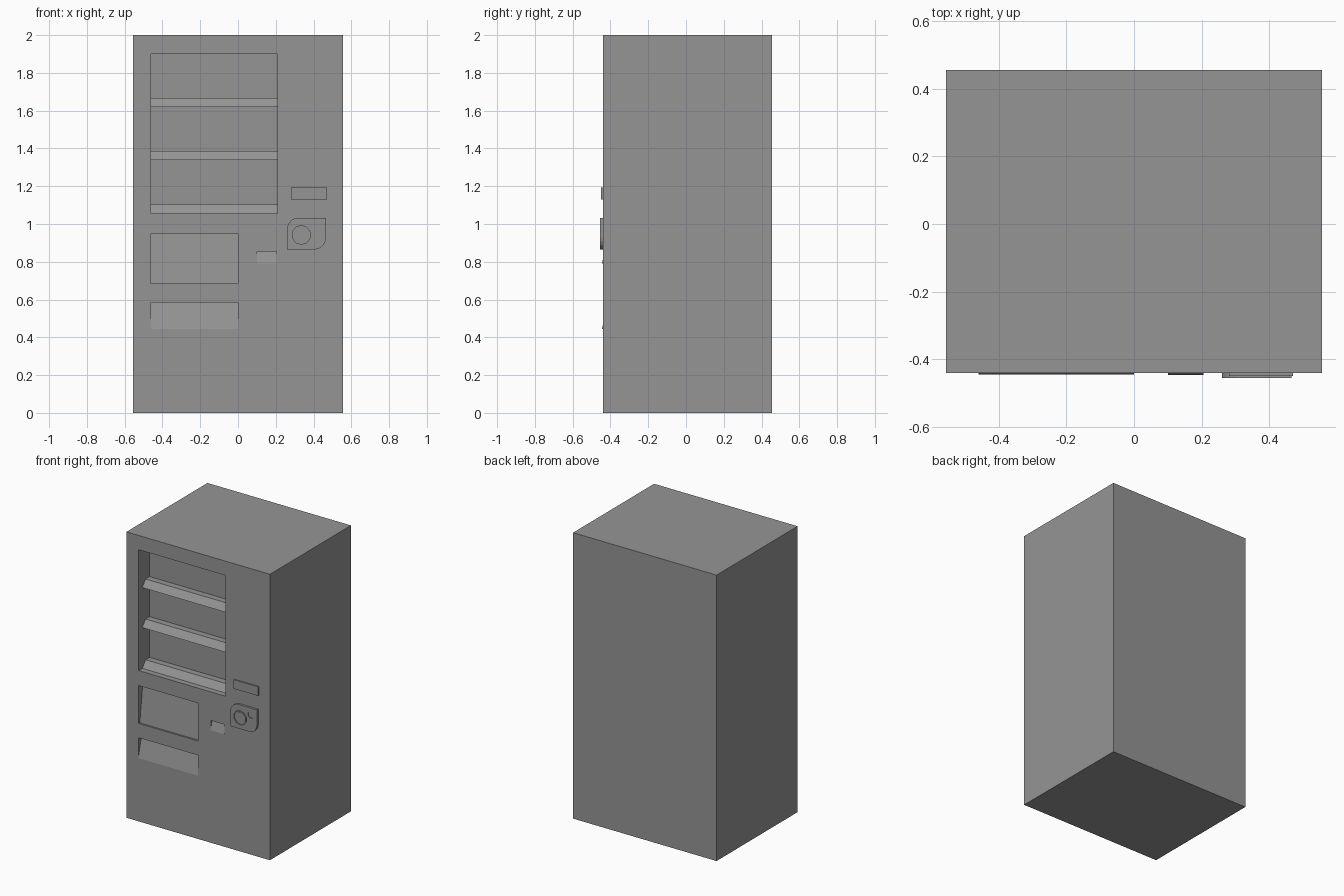
import bpy, bmesh
from math import cos, sin, tau, pi

if "Cube" in bpy.data.objects:
    bpy.data.objects.remove(bpy.data.objects["Cube"])

GREY = (0.3, 0.3, 0.3, 1)
grey = bpy.data.materials.new("cabinet_grey")
grey.use_nodes = True
grey.diffuse_color = GREY
grey.node_tree.nodes["Principled BSDF"].inputs["Base Color"].default_value = GREY

FRONT, BACK = -0.44, 0.455
OUT = FRONT - 0.05


def prism(name, profile, lo, hi, axis="x"):
    """Extrude a (y, z) profile along x, or an (x, z) profile along y."""
    bm = bmesh.new()
    place = (lambda p, t: (t, p[0], p[1])) if axis == "x" else (lambda p, t: (p[0], t, p[1]))
    a = [bm.verts.new(place(p, lo)) for p in profile]
    b = [bm.verts.new(place(p, hi)) for p in profile]
    bm.faces.new(a)
    bm.faces.new(b[::-1])
    for i in range(len(a)):
        j = (i + 1) % len(a)
        bm.faces.new((a[i], b[i], b[j], a[j]))
    bmesh.ops.recalc_face_normals(bm, faces=bm.faces)
    mesh = bpy.data.meshes.new(name)
    bm.to_mesh(mesh)
    bm.free()
    mesh.materials.append(grey)
    obj = bpy.data.objects.new(name, mesh)
    bpy.context.collection.objects.link(obj)
    return obj


def rect(a0, a1, b0, b1):
    return [(a0, b0), (a1, b0), (a1, b1), (a0, b1)]


def arc(cx, cz, r, start, sweep, n):
    return [(cx + r * cos(start + sweep * i / n), cz + r * sin(start + sweep * i / n))
            for i in range(n + 1)]


def ring(cx, cz, r, n):
    return arc(cx, cz, r, tau / n / 2, tau, n)[:-1]


def cut(target, cutters):
    """Subtract the cutters, bake the result and delete them."""
    for c in cutters:
        c.hide_render = True
        mod = target.modifiers.new(c.name, "BOOLEAN")
        mod.operation, mod.solver, mod.object = "DIFFERENCE", "EXACT", c
    graph = bpy.context.evaluated_depsgraph_get()
    baked = bpy.data.meshes.new_from_object(target.evaluated_get(graph))
    target.modifiers.clear()
    target.data = baked
    for c in cutters:
        bpy.data.objects.remove(c)


# Cabinet with display window and delivery bay
cabinet = prism("cabinet", rect(FRONT, BACK, 0, 2), -0.555, 0.555)
WIN = (-0.46, 0.21)
window_back = FRONT + 0.12
cutters = [
    prism("window_cutter", rect(OUT, window_back, 1.055, 1.9), *WIN),
    prism("bay_cutter", [(OUT, 0.685), (FRONT + 0.012, 0.685),
                         (FRONT + 0.045, 0.95), (OUT, 0.95)], -0.46, 0),
]

# Tilted flaps: sunk at the top, standing proud at the bottom
for name, x0, x1, z0, z1, sunk, proud in (
        ("delivery_flap", -0.46, 0, 0.445, 0.585, 0.03, 0.005),
        ("coin_return", 0.1, 0.205, 0.79, 0.855, 0.012, 0.006)):
    zc = z0 + (z1 - z0) * proud / (sunk + proud)
    slope = (sunk + proud) / (z1 - z0)
    cutters.append(prism(name + "_cutter", [
        (FRONT + sunk, z1), (FRONT, zc), (OUT, zc), (OUT, z1)], x0, x1))
    prism(name, [(FRONT, zc), (FRONT - proud, z0), (FRONT, z0)], x0, x1)
cut(cabinet, cutters)

# Shelves with sloping front edges
for i, z in enumerate((1.055, 1.34, 1.62)):
    prism(f"shelf_{i + 1}", [(window_back, z), (FRONT + 0.04, z),
                             (FRONT + 0.075, z + 0.047), (window_back, z + 0.047)], *WIN)

# Display plate
prism("display_plate", rect(0.28, 0.47, 1.13, 1.193), FRONT - 0.009, FRONT, "y")

# Payment panel with two rounded corners
outline = ([(0.26, 0.865)] + arc(0.405, 0.925, 0.06, -pi / 2, pi / 2, 5)
           + [(0.465, 1.033)] + arc(0.32, 0.973, 0.06, pi / 2, pi / 2, 5))
panel = prism("payment_panel", outline, FRONT - 0.015, FRONT, "y")
cut(panel, [prism("dial_cutter", ring(0.335, 0.942, 0.05, 10), OUT, FRONT - 0.007, "y"),
            prism("button_cutter", ring(0.42, 0.987, 0.025, 10), OUT, FRONT - 0.011, "y")])
prism("dial", ring(0.335, 0.942, 0.043, 10), FRONT - 0.014, FRONT - 0.007, "y")
